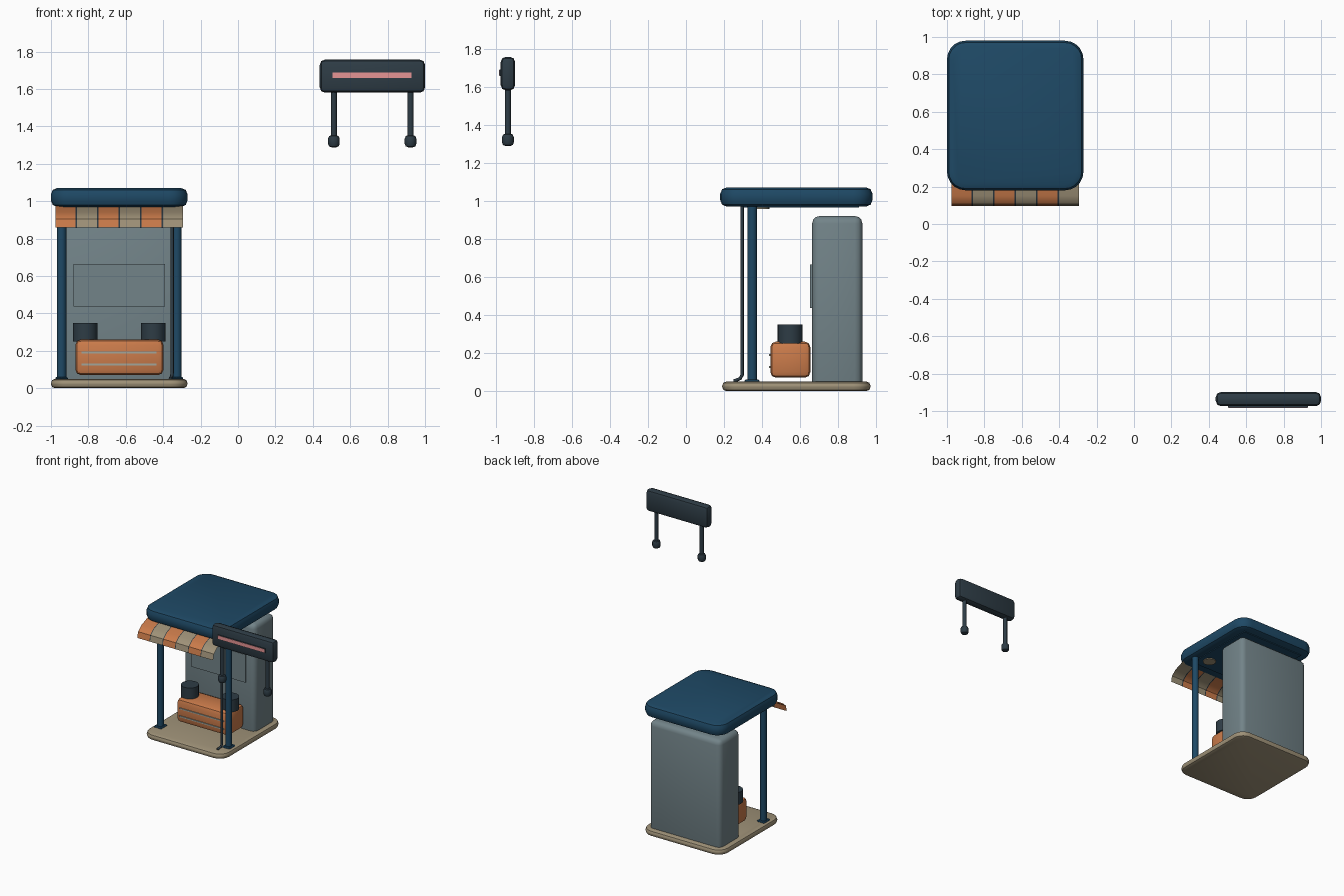
import bpy, bmesh, math
from mathutils import Vector, Matrix

cube = bpy.data.objects.get("Cube")
if cube:
    bpy.data.objects.remove(cube, do_unlink=True)


def material(name, r, g, b):
    m = bpy.data.materials.new(name)
    m.use_nodes = True
    m.diffuse_color = (r, g, b, 1)
    bsdf = next(n for n in m.node_tree.nodes if n.type == 'BSDF_PRINCIPLED')
    bsdf.inputs["Base Color"].default_value = (r, g, b, 1)
    bsdf.inputs["Roughness"].default_value = 0.7
    return m


BLUE = material("deep_blue", 0.013, 0.066, 0.13)
ORANGE = material("orange", 0.60, 0.20, 0.07)
BEIGE = material("beige", 0.35, 0.29, 0.19)
GREY = material("slate_grey", 0.17, 0.23, 0.25)
DARK = material("charcoal", 0.027, 0.045, 0.06)
PINK = material("pink_glow", 0.80, 0.30, 0.30)
TRIM = material("light_grey", 0.36, 0.38, 0.33)


def finish(bm, name, mat):
    bmesh.ops.recalc_face_normals(bm, faces=bm.faces)
    mesh = bpy.data.meshes.new(name)
    bm.to_mesh(mesh)
    bm.free()
    mesh.materials.append(mat)
    ob = bpy.data.objects.new(name, mesh)
    bpy.context.collection.objects.link(ob)
    bpy.ops.object.select_all(action='DESELECT')
    ob.select_set(True)
    bpy.context.view_layer.objects.active = ob
    bpy.ops.object.shade_smooth_by_angle(angle=math.radians(35))


def is_level(edge):
    return abs(edge.verts[0].co.z - edge.verts[1].co.z) < 1e-4


def slab(name, lo, hi, mat, corner=0, edge=0, steps=2):
    """Box between two corners; corner rounds the plan, edge softens the rims."""
    lo, hi = Vector(lo), Vector(hi)
    bm = bmesh.new()
    bmesh.ops.create_cube(bm, size=1, matrix=Matrix.Translation((lo + hi) / 2)
                          @ Matrix.Diagonal((*(hi - lo), 1)))
    if corner:
        upright = [e for e in bm.edges if not is_level(e)]
        bmesh.ops.bevel(bm, geom=upright, offset=corner, segments=5,
                        profile=0.5, affect='EDGES')
    if edge:
        rims = [e for e in bm.edges if not corner or is_level(e)]
        bmesh.ops.bevel(bm, geom=rims, offset=edge, segments=steps,
                        profile=0.5, affect='EDGES')
    finish(bm, name, mat)


def cylinder(name, x, y, z0, z1, radius, mat, sides=16, edge=0):
    bm = bmesh.new()
    bmesh.ops.create_cone(bm, cap_ends=True, segments=sides, radius1=radius,
                          radius2=radius, depth=z1 - z0,
                          matrix=Matrix.Translation((x, y, (z0 + z1) / 2)))
    if edge:
        bmesh.ops.bevel(bm, geom=[e for e in bm.edges if is_level(e)],
                        offset=edge, segments=2, profile=0.5, affect='EDGES')
    finish(bm, name, mat)


MID = -0.635   # centre line of the booth
SIDES = (("right", -1), ("left", 1))

# Floor and roof
slab("floor_base", (-1, 0.19, 0), (-0.27, 0.97, 0.05), BEIGE, 0.09, 0.022)
slab("roof", (-1, 0.18, 0.97), (-0.27, 0.98, 1.07), BLUE, 0.1, 0.033)
slab("ceiling_panel", (-0.92, 0.29, 0.964), (-0.35, 0.91, 0.975), BLUE)

# Tall cabinet with a raised front panel
slab("rear_cabinet", (-0.958, 0.663, 0.003), (-0.312, 0.927, 0.92), GREY,
     edge=0.04, steps=3)
slab("cabinet_panel", (-0.88, 0.653, 0.437), (-0.39, 0.67, 0.665), GREY)

# Counter with trim strips
slab("counter", (-0.87, 0.443, 0.07), (-0.398, 0.654, 0.26), ORANGE,
     edge=0.03)
for i, z in enumerate((0.126, 0.19)):
    slab(f"counter_strip_{i + 1}", (-0.837, 0.436, z - 0.005),
         (-0.436, 0.445, z + 0.005), TRIM)

# Mirrored parts: posts, feet, canisters and ceiling lamps
for side, s in SIDES:
    x = MID + s * 0.308
    cylinder(f"{side}_post", x, 0.348, 0.045, 0.98, 0.025, BLUE, 12)
    slab(f"{side}_post_foot", (x - 0.034, 0.308, 0.045),
         (x + 0.034, 0.387, 0.06), BLUE, edge=0.006, steps=1)
    cylinder(f"{side}_canister", MID + s * 0.182, 0.547, 0.25, 0.35,
             0.066, DARK, 20)
    cylinder(f"{side}_ceiling_lamp", MID + s * 0.2, 0.388, 0.958, 0.968,
             0.05, BEIGE, 20)

# Thin drain pipe beside the left post, kicked forward at the foot
curve = bpy.data.curves.new("drain_pipe", 'CURVE')
curve.dimensions = '3D'
curve.bevel_depth = 0.009
curve.bevel_resolution = 2
curve.use_fill_caps = True
path = [(-0.352, 0.295, 0.975), (-0.352, 0.295, 0.085),
        (-0.354, 0.285, 0.066), (-0.362, 0.252, 0.052)]
spline = curve.splines.new('POLY')
spline.points.add(len(path) - 1)
for point, co in zip(spline.points, path):
    point.co = (*co, 1)
curve.materials.append(DARK)
pipe = bpy.data.objects.new("drain_pipe", curve)
bpy.context.collection.objects.link(pipe)

# Striped awning: thin curved strips with narrow dark ribs between them
PROFILE = [(0.24, 0.975), (0.22, 0.969), (0.15, 0.942), (0.107, 0.905),
           (0.097, 0.858)]


def awning_strip(name, x0, x1, mat, thick, drop=0):
    bm = bmesh.new()
    rows = [[bm.verts.new((x, y, z - drop)) for x in (x0, x1)]
            for y, z in PROFILE]
    for a, b in zip(rows, rows[1:]):
        bm.faces.new((a[0], a[1], b[1], b[0]))
    bmesh.ops.solidify(bm, geom=bm.faces[:], thickness=thick)
    finish(bm, name, mat)


left, width = -0.98, 0.115
for i in range(6):
    x = left + i * width
    awning_strip(f"awning_stripe_{i + 1}", x + 0.003, x + width - 0.003,
                 BEIGE if i % 2 else ORANGE, 0.005)
for i in range(1, 6):
    x = left + i * width
    awning_strip(f"awning_rib_{i}", x - 0.004, x + 0.004, DARK, 0.004, 0.001)

# Separate raised sign with a glowing bar in a housing, and two legs
slab("sign_board", (0.437, -0.974, 1.58), (1, -0.898, 1.757), DARK, edge=0.028)
slab("sign_bar_housing", (0.503, -0.981, 1.655), (0.929, -0.97, 1.69), DARK)
slab("sign_glow_bar", (0.505, -0.984, 1.658), (0.927, -0.98, 1.687), PINK)
for side, s in SIDES:
    x = 0.7175 + s * 0.205
    cylinder(f"sign_{side}_leg", x, -0.936, 1.32, 1.59, 0.016, DARK, 12)
    cylinder(f"sign_{side}_foot", x, -0.936, 1.288, 1.353, 0.031, DARK, 12,
             0.018)
